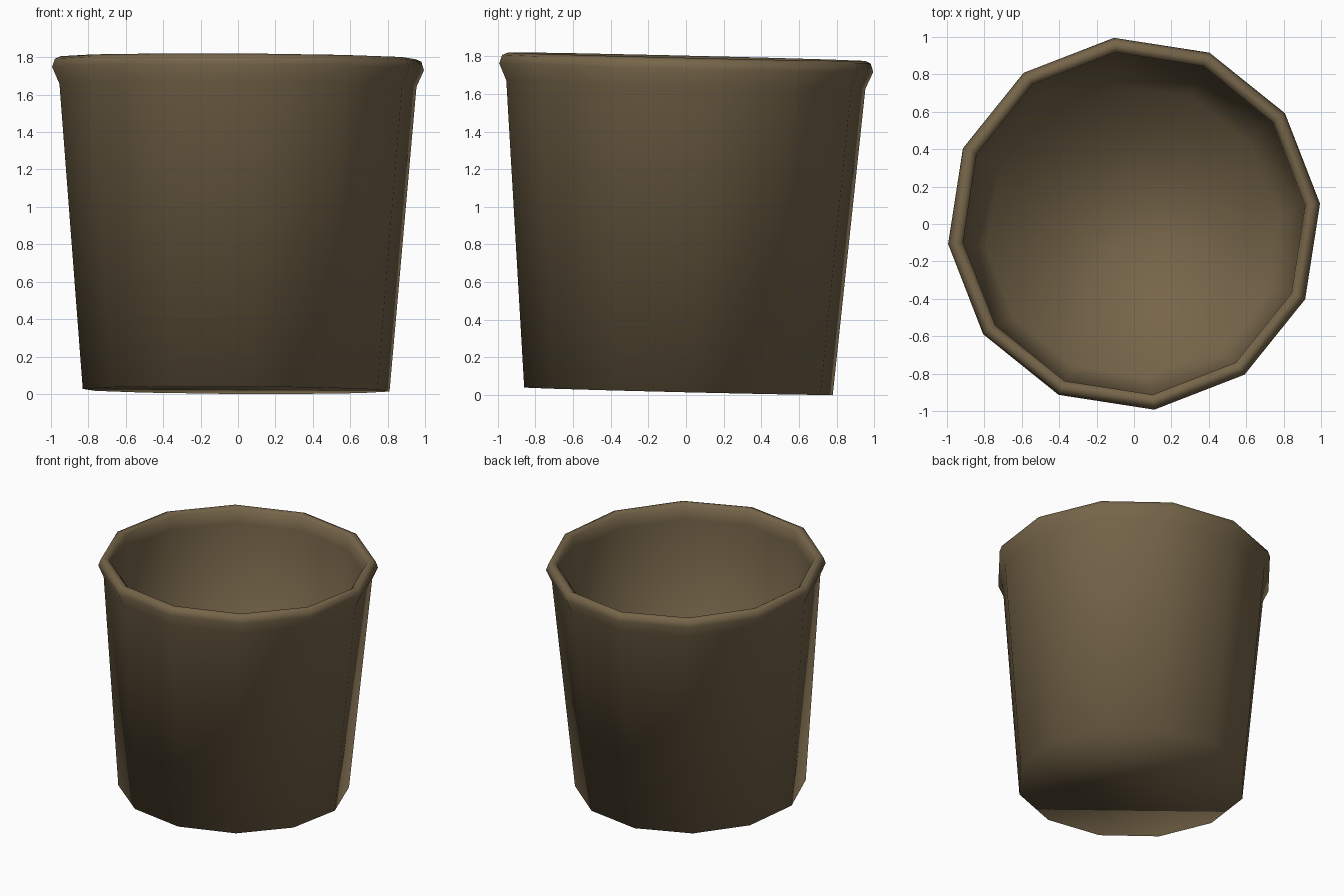
import bpy, bmesh, math
from mathutils import Matrix

if "Cube" in bpy.data.objects:
    bpy.data.objects.remove(bpy.data.objects["Cube"])

SIDES = 12
TURN = math.radians(6.2)

# One flat brown for the whole bucket
mat = bpy.data.materials.new("dull brown")
mat.diffuse_color = (0.18, 0.13, 0.067, 1.0)
mat.use_nodes = True
mat.node_tree.nodes["Principled BSDF"].inputs["Base Color"].default_value = mat.diffuse_color

# Profile (radius, height): outer wall, flared rolled rim, inner wall
profile = [
    (0.825, 0.0), (0.96, 1.63), (1.0, 1.72), (0.985, 1.765),
    (0.955, 1.778), (0.92, 1.755), (0.918, 1.65), (0.785, 0.04),
]

bm = bmesh.new()
rings = []
for r, h in profile:
    rings.append([bm.verts.new((r * math.cos(TURN + i * math.tau / SIDES),
                                r * math.sin(TURN + i * math.tau / SIDES), h))
                  for i in range(SIDES)])

# Walls and rim
for a, b in zip(rings, rings[1:]):
    for i in range(SIDES):
        j = (i + 1) % SIDES
        bm.faces.new((a[i], a[j], b[j], b[i]))

# Underside and inner floor
bm.faces.new(list(reversed(rings[0])))
bm.faces.new(rings[-1])
bmesh.ops.recalc_face_normals(bm, faces=bm.faces)

# Slight lean towards the back right
tilt = (Matrix.Translation((-0.01, -0.04, 0.02))
        @ Matrix.Rotation(-0.024, 4, 'X') @ Matrix.Rotation(0.006, 4, 'Y'))
bmesh.ops.transform(bm, matrix=tilt, verts=bm.verts)

# Smooth shading throughout
for f in bm.faces:
    f.smooth = True

mesh = bpy.data.meshes.new("bucket")
bm.to_mesh(mesh)
bm.free()
mesh.materials.append(mat)
bucket = bpy.data.objects.new("bucket", mesh)
bpy.context.collection.objects.link(bucket)
